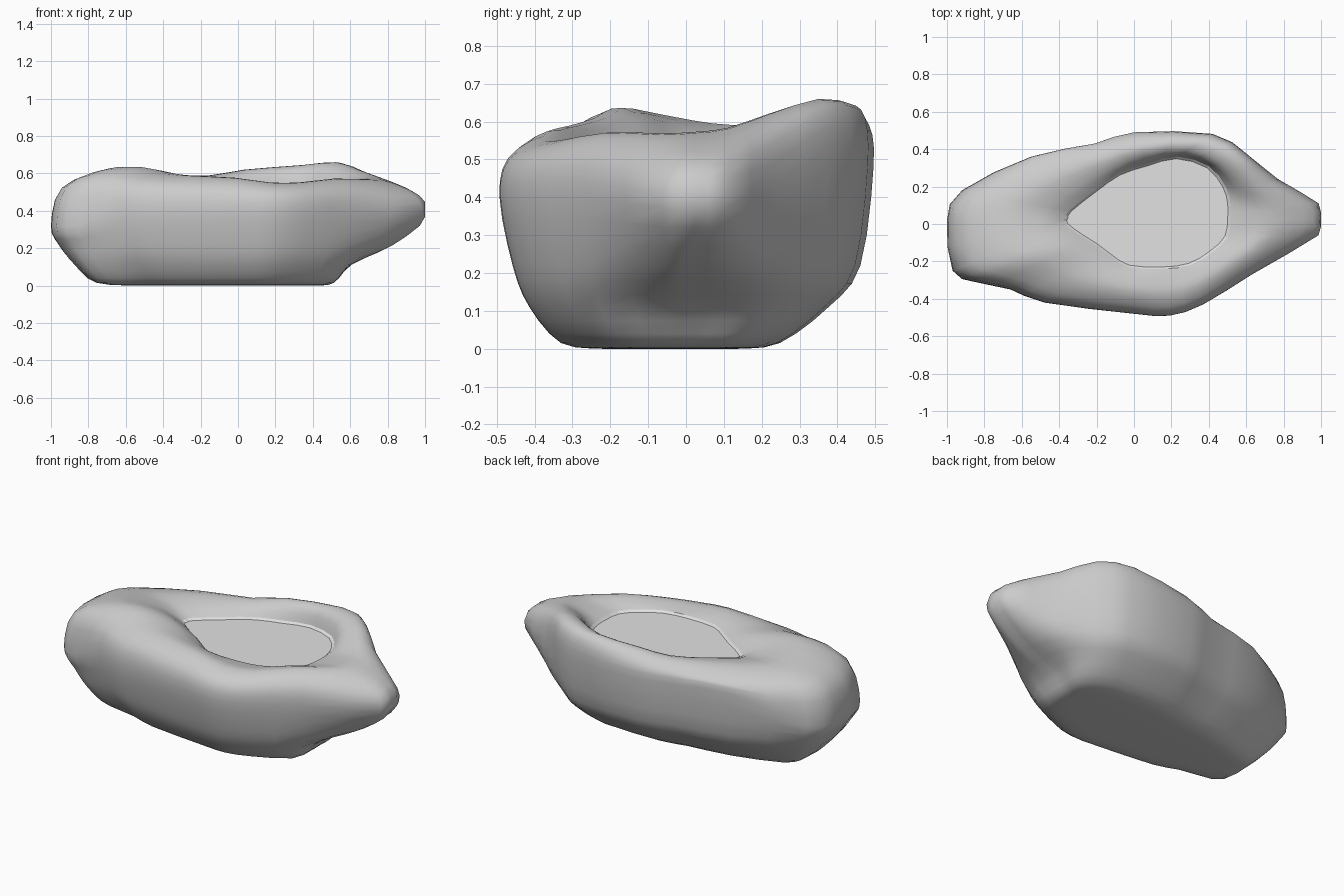
import bpy, bmesh
from mathutils import Vector

if "Cube" in bpy.data.objects:
    bpy.data.objects.remove(bpy.data.objects["Cube"])

# Stations around the stone: outline x, y, basin edge x, y, shoulder z, crest z
STATIONS = [
    (1.00, 0.02, 0.515, 0.03, 0.49, 0.57),
    (0.98, 0.11, 0.515, 0.11, 0.49, 0.58),
    (0.77, 0.24, 0.49, 0.20, 0.55, 0.62),
    (0.60, 0.375, 0.40, 0.31, 0.62, 0.66),
    (0.42, 0.48, 0.23, 0.36, 0.61, 0.645),
    (0.00, 0.49, 0.07, 0.32, 0.57, 0.62),
    (-0.21, 0.43, -0.08, 0.27, 0.55, 0.59),
    (-0.55, 0.36, -0.21, 0.18, 0.54, 0.59),
    (-0.92, 0.18, -0.35, 0.07, 0.52, 0.59),
    (-1.00, 0.02, -0.37, 0.03, 0.52, 0.60),
    (-0.97, -0.25, -0.37, 0.00, 0.53, 0.625),
    (-0.85, -0.31, -0.29, -0.06, 0.55, 0.635),
    (-0.66, -0.35, -0.21, -0.11, 0.55, 0.61),
    (-0.48, -0.42, -0.13, -0.17, 0.53, 0.59),
    (0.00, -0.48, -0.03, -0.23, 0.51, 0.575),
    (0.19, -0.49, 0.15, -0.24, 0.50, 0.55),
    (0.37, -0.43, 0.30, -0.22, 0.50, 0.55),
    (0.63, -0.27, 0.42, -0.15, 0.51, 0.57),
    (0.98, -0.06, 0.50, -0.07, 0.48, 0.565),
]
FLOOR_Z = 0.52


def clip(v, lo, hi):
    return max(lo, min(hi, v))


def profile(x, y, fx, fy, shoulder, crest):
    """Control points from the flat base up over the rim to the basin edge."""
    out, edge = Vector((x, y)), Vector((fx, fy))

    def at(t, z):
        p = out.lerp(edge, t)
        return Vector((p.x, p.y, z))

    # The widest level sits higher at the back and lower at the broad end
    mid = 0.32 if x < -0.8 else (0.37 if x > 0.7 else 0.40)
    if y > 0.3:
        mid = 0.48
    # The back undercuts more than the front
    base, foot, low = (0.28, 0.50, 0.76) if y > 0 else (0.45, 0.67, 0.84)
    # The spout is chunkier underneath and dips behind its tip
    spout = x > 0.9
    corner = 0.3 < x < 0.7 and y > 0.3
    return [
        Vector((clip(x * 0.60, -0.52, 0.42), y * base, 0.0)),
        Vector((clip(x * 0.77, -0.75, 0.51), y * foot, 0.015)),
        Vector((clip(x * 0.88, -0.87, 0.60), y * low, 0.11)),
        Vector((clip(x * 0.96, -0.96, 0.82), y * 0.93, 0.22)),
        Vector((x, y, mid)),
        at(0.06 if corner else 0.09, shoulder),
        at(0.50 if spout else (0.38 if corner else 0.46), crest),
        at(0.80, crest * 0.75 + FLOOR_Z * 0.25),
        at(1.0, FLOOR_Z + 0.012),
    ]


def spline(a, b, c, d, t):
    return 0.5 * (2 * b + (c - a) * t + (2 * a - 5 * b + 4 * c - d) * t * t
                  + (3 * b - a - 3 * c + d) * t ** 3)


def refine(points, closed, steps):
    """Insert smooth points between control points."""
    n, res = len(points), []
    for i in range(n if closed else n - 1):
        ids = [(i + k) % n if closed else clip(i + k, 0, n - 1) for k in (-1, 0, 1, 2)]
        for s in range(steps):
            res.append(spline(*[points[j] for j in ids], s / steps))
    return res if closed else res + [points[-1]]


def finish(name, bm, mat, angle):
    bmesh.ops.recalc_face_normals(bm, faces=bm.faces)
    mesh = bpy.data.meshes.new(name)
    bm.to_mesh(mesh)
    bm.free()
    mesh.materials.append(mat)
    obj = bpy.data.objects.new(name, mesh)
    bpy.context.collection.objects.link(obj)
    bpy.ops.object.select_all(action='DESELECT')
    obj.select_set(True)
    bpy.context.view_layer.objects.active = obj
    bpy.ops.object.shade_smooth_by_angle(angle=angle)


def bridge(bm, a, b):
    n = len(a)
    for i in range(n):
        bm.faces.new((a[i], a[(i + 1) % n], b[(i + 1) % n], b[i]))


def material(name, grey):
    mat = bpy.data.materials.new(name)
    mat.diffuse_color = (grey, grey, grey, 1)
    mat.use_nodes = True
    mat.node_tree.nodes["Principled BSDF"].inputs["Base Color"].default_value = mat.diffuse_color
    return mat


stone = material("stone_grey", 0.6)
pale = material("pale_grey", 0.76)

# Stone body: rings lofted from base to basin edge
columns = [refine(profile(*s), False, 3) for s in STATIONS]
rings = [refine(list(r), True, 2) for r in zip(*columns)]
bm = bmesh.new()
loops = [[bm.verts.new((clip(p.x, -1, 1), p.y, max(p.z, 0))) for p in r] for r in rings]
for a, b in zip(loops, loops[1:]):
    bridge(bm, a, b)
bm.faces.new(loops[0])
finish("stone_body", bm, stone, 0.9)

# Flat basin floor with a thin bevelled edge
centre = Vector((0.1, 0.05, 0))
inner = []
for p in rings[-1]:
    q = centre + (p - centre) * 0.965
    inner.append(Vector((q.x, q.y, FLOOR_Z)))
bm = bmesh.new()
edge = [bm.verts.new(p) for p in rings[-1]]
flat = [bm.verts.new(p) for p in inner]
bridge(bm, edge, flat)
face = bm.faces.new(flat)
bmesh.ops.recalc_face_normals(bm, faces=bm.faces)
if face.normal.z < 0:
    bmesh.ops.reverse_faces(bm, faces=bm.faces)
mesh = bpy.data.meshes.new("basin_floor")
bm.to_mesh(mesh)
bm.free()
mesh.materials.append(pale)
bpy.context.collection.objects.link(bpy.data.objects.new("basin_floor", mesh))
